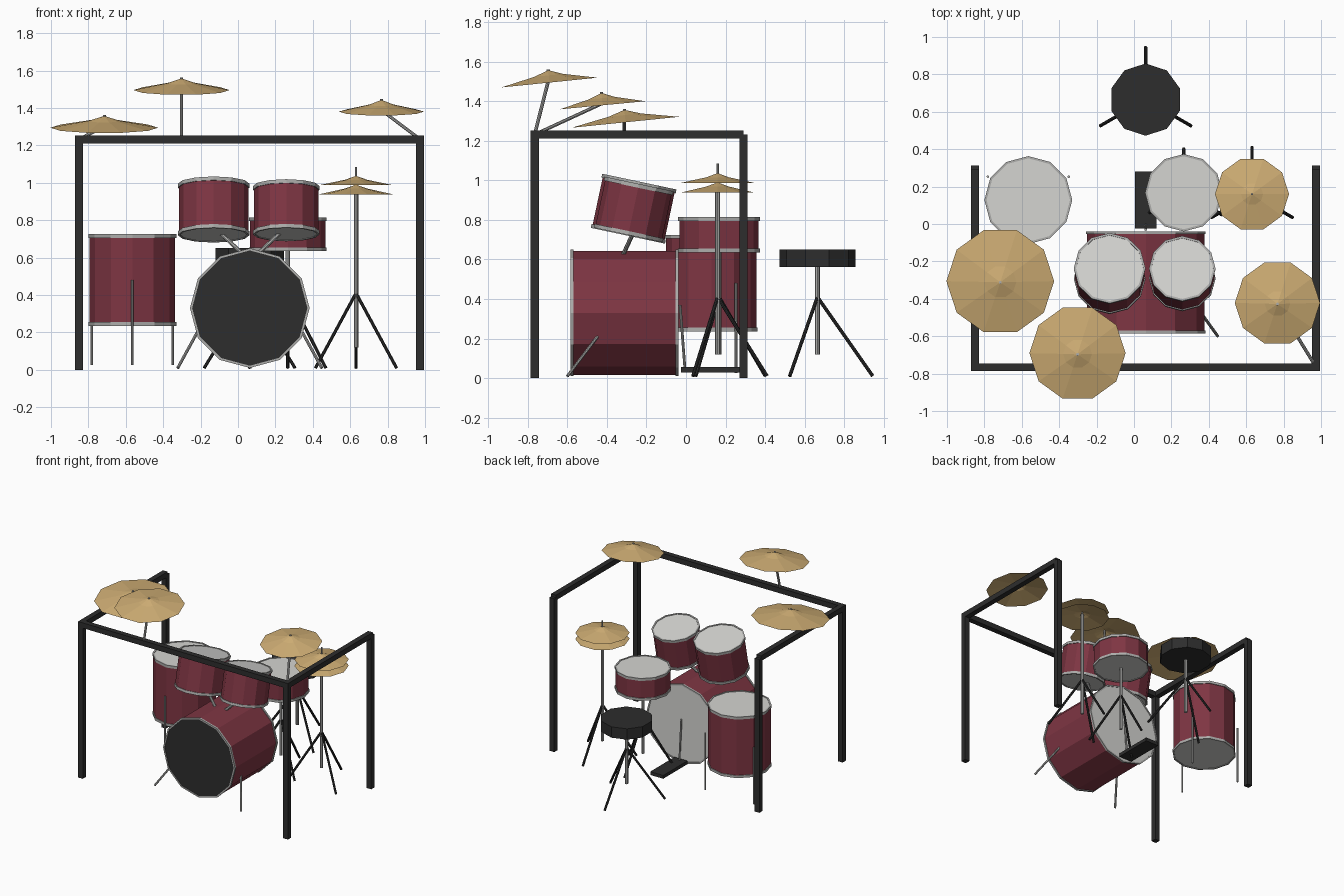
import bpy, bmesh, math
from mathutils import Vector, Matrix

if "Cube" in bpy.data.objects:
    bpy.data.objects.remove(bpy.data.objects["Cube"])


def material(name, rgb):
    m = bpy.data.materials.new(name)
    m.diffuse_color = (*rgb, 1)
    m.use_nodes = True
    m.node_tree.nodes["Principled BSDF"].inputs["Base Color"].default_value = m.diffuse_color
    return m


MAROON = material("maroon shell", (0.21, 0.036, 0.056))
CHROME = material("chrome", (0.42, 0.42, 0.41))
WHITE = material("white head", (0.66, 0.66, 0.64))
BLACK = material("black", (0.026, 0.026, 0.026))
GOLD = material("gold cymbal", (0.62, 0.42, 0.175))


def finish(name, bm, mats, matrix=Matrix()):
    bmesh.ops.recalc_face_normals(bm, faces=bm.faces[:])
    bm.transform(matrix)
    me = bpy.data.meshes.new(name)
    bm.to_mesh(me)
    bm.free()
    for m in mats:
        me.materials.append(m)
    ob = bpy.data.objects.new(name, me)
    bpy.context.collection.objects.link(ob)
    return ob


def lathe(name, profile, seg_mats, mats, sides, matrix, phase=0.0):
    """Revolve (radius, z) points around z; seg_mats holds a material index per segment."""
    bm = bmesh.new()
    rings = []
    for r, z in profile:
        if r == 0:
            rings.append([bm.verts.new((0, 0, z))] * sides)
        else:
            angles = [phase + 2 * math.pi * i / sides for i in range(sides)]
            rings.append([bm.verts.new((r * math.cos(a), r * math.sin(a), z)) for a in angles])
    for a, b, mi in zip(rings, rings[1:], seg_mats):
        for i in range(sides):
            j = (i + 1) % sides
            quad = list(dict.fromkeys((a[i], a[j], b[j], b[i])))
            bm.faces.new(quad).material_index = mi
    return finish(name, bm, mats, matrix)


def drum(name, centre, radius, length, tilt=0.0, hoop=0.02, bottom=WHITE):
    """Shell with two hoops and two slightly sunken heads."""
    h, rs, ri = length / 2, radius - 0.006, radius - 0.012
    half = [(0, h - 0.004), (ri, h - 0.004), (ri, h), (radius, h), (radius, h - hoop), (rs, h - hoop)]
    profile = half + [(r, -z) for r, z in reversed(half)]
    seg = [0, 1, 1, 1, 1, 2, 1, 1, 1, 1, 3]
    matrix = Matrix.Translation(centre) @ Matrix.Rotation(math.radians(tilt), 4, 'X')
    return lathe(name, profile, seg, [WHITE, CHROME, MAROON, bottom], 12, matrix)


def cymbal(name, tip, radius, height, tilt=0.0):
    """Thin ten-sided cone with a slightly steeper bell; the origin is the tip."""
    t = 0.006
    profile = [(0, 0), (radius * 0.3, -height * 0.42), (radius, -height),
               (radius * 0.3, -height * 0.42 - t), (0, -t)]
    matrix = Matrix.Translation(tip) @ Matrix.Rotation(math.radians(tilt), 4, 'X')
    return lathe(name, profile, [0] * 4, [GOLD], 10, matrix)


def rod(name, a, b, radius, mat=CHROME, sides=8):
    a, b = Vector(a), Vector(b)
    d = b - a
    matrix = Matrix.Translation(a) @ d.to_track_quat('Z', 'Y').to_matrix().to_4x4()
    profile = [(0, 0), (radius, 0), (radius, d.length), (0, d.length)]
    return lathe(name, profile, [0] * 3, [mat], sides, matrix)


def box(name, lo, hi, mat=BLACK):
    lo, hi = Vector(lo), Vector(hi)
    bm = bmesh.new()
    bmesh.ops.create_cube(bm, size=1)
    matrix = Matrix.Translation((lo + hi) / 2) @ Matrix.Diagonal((*(hi - lo), 1))
    return finish(name, bm, [mat], matrix)


def tripod(name, x, y, spread, pole_top):
    """Chrome pole on three black legs."""
    rod(name + "_pole", (x, y, 0.12), (x, y, pole_top), 0.012)
    for i, deg in enumerate((90, 210, 330)):
        a = math.radians(deg)
        foot = (x + spread * math.cos(a), y + spread * math.sin(a), 0.01)
        rod(f"{name}_leg_{i + 1}", (x, y, 0.41), foot, 0.009, BLACK)


# Rack frame: four posts, a front bar and two side bars
W = 0.021
XL, XR, YF, YB, ZT = -0.85, 0.974, -0.766, 0.291, 1.232
for side, x in (("left", XL), ("right", XR)):
    for end, y in (("front", YF), ("back", YB)):
        box(f"{end}_{side}_post", (x - W, y - W, 0), (x + W, y + W, ZT))
    box(f"{side}_side_bar", (x - W, YF - W, ZT - W), (x + W, YB, ZT + W))
box("front_bar", (XL - W, YF - W, ZT - W), (XR + W, YF + W, ZT + W))

# Bass drum on its side, black head to the front, with spurs
BX = 0.063
drum("bass_drum", (BX, -0.312, 0.33), 0.32, 0.546, tilt=-90, hoop=0.015, bottom=BLACK)
for side, s in (("left", -1), ("right", 1)):
    rod(f"bass_spur_{side}", (BX + s * 0.27, -0.44, 0.22), (BX + s * 0.385, -0.6, 0.01), 0.008)

# Rack toms on mounts
drum("rack_tom_left", (-0.13, -0.265, 0.857), 0.192, 0.28, tilt=-12)
drum("rack_tom_right", (0.258, -0.265, 0.853), 0.178, 0.264, tilt=-12)
rod("tom_mount_left", (0.025, -0.32, 0.62), (-0.115, -0.26, 0.75), 0.011)
rod("tom_mount_right", (0.105, -0.32, 0.62), (0.245, -0.26, 0.75), 0.011)

# Floor tom with three legs
FX, FY = -0.565, 0.128
drum("floor_tom", (FX, FY, 0.48), 0.235, 0.49)
for i, deg in enumerate((30, 150, 270)):
    a = math.radians(deg)
    x, y = FX + 0.25 * math.cos(a), FY + 0.25 * math.sin(a)
    rod(f"floor_tom_leg_{i + 1}", (x, y, 0.025), (x, y, 0.48), 0.007)

# Snare and stand
drum("snare_drum", (0.266, 0.167, 0.725), 0.207, 0.18)
tripod("snare_stand", 0.266, 0.167, 0.235, 0.64)

# Hi-hat
HX, HY = 0.631, 0.16
tripod("hihat_stand", HX, HY, 0.25, 0.96)
rod("hihat_rod", (HX, HY, 0.95), (HX, HY, 1.085), 0.006)
cymbal("hihat_top", (HX, HY, 1.037), 0.198, 0.05)
lathe("hihat_bottom", [(0, 0.99), (0.06, 0.969), (0.198, 0.938), (0.06, 0.963), (0, 0.984)],
      [0] * 4, [GOLD], 10, Matrix.Translation((HX, HY, 0)))

# Hanging cymbals on booms from the rack
for name, tip, r, tilt, base in (
        ("crash_left", (-0.715, -0.312, 1.357), 0.288, 5.8, (XL, -0.312, ZT)),
        ("crash_centre", (-0.302, -0.697, 1.558), 0.257, 5.8, (-0.302, YF, ZT)),
        ("ride_right", (0.767, -0.428, 1.443), 0.228, 5.4, (XR, YF, ZT))):
    cymbal(name, tip, r, 0.063, tilt)
    t = Vector(tip)
    rod(name + "_boom", base, t - Vector((0, 0, 0.055)), 0.009)
    rod(name + "_pin", t - Vector((0, 0, 0.06)), t + Vector((0, 0, 0.004)), 0.008)

# Pedal and beater
box("pedal_plate", (0.005, -0.025, 0.028), (0.12, 0.282, 0.055))
rod("pedal_beater", (BX, -0.005, 0.04), (BX, -0.03, 0.37), 0.007)

# Stool
tripod("stool", 0.062, 0.665, 0.28, 0.58)
lathe("stool_seat", [(0, 0.563), (0.193, 0.563), (0.193, 0.65), (0, 0.65)], [0] * 3, [BLACK], 10,
      Matrix.Translation((0.062, 0.665, 0)), math.pi / 2)
